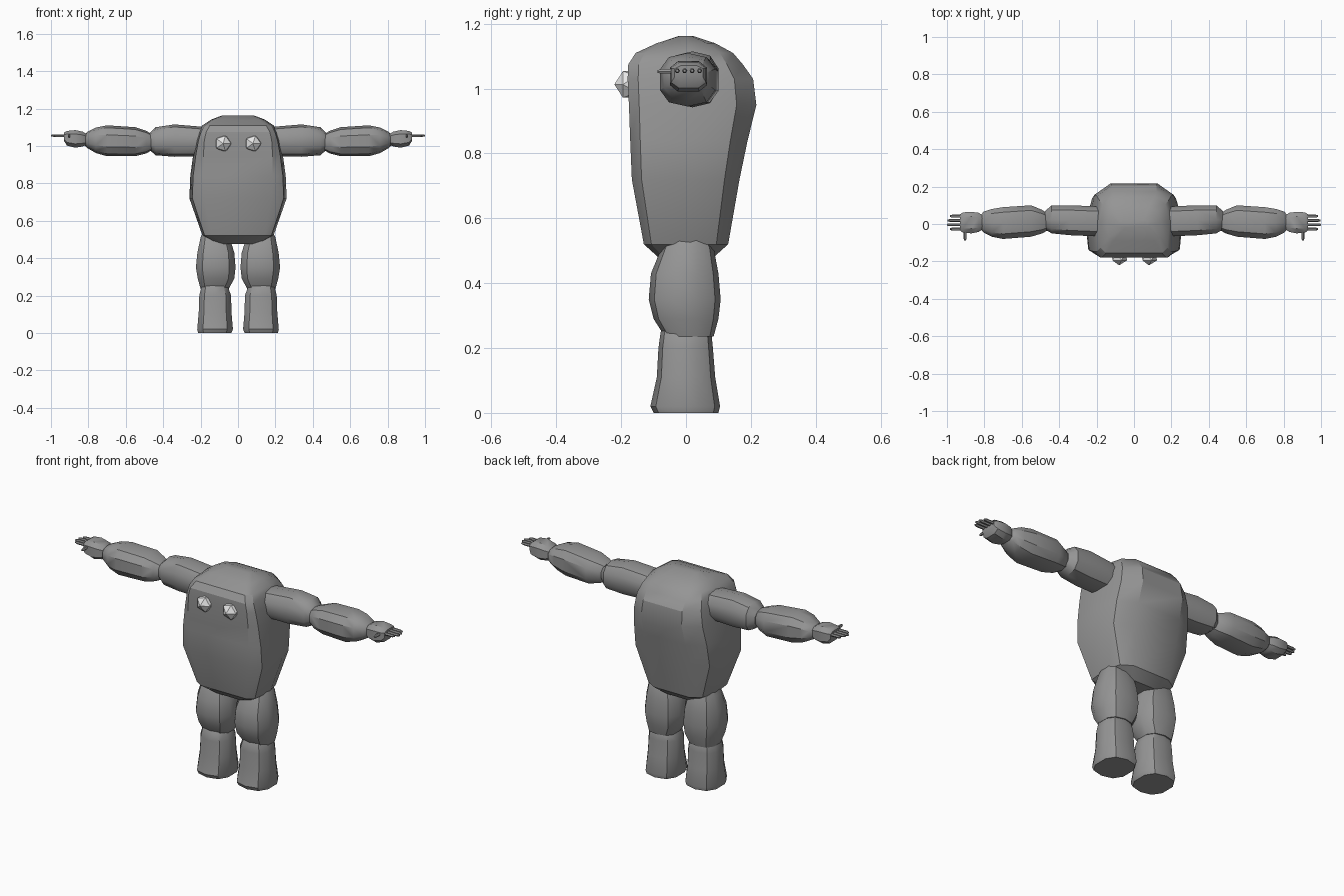
import bpy, bmesh, math
from mathutils import Vector

if "Cube" in bpy.data.objects:
    bpy.data.objects.remove(bpy.data.objects["Cube"])


def material(name, v):
    m = bpy.data.materials.new(name)
    m.diffuse_color = (v, v, v, 1)
    m.use_nodes = True
    m.node_tree.nodes["Principled BSDF"].inputs["Base Color"].default_value = m.diffuse_color
    return m


GREY = material("grey_skin", 0.3)
PALE = material("pale_eye", 0.8)


def finish(bm, name, mat, angle=35):
    bmesh.ops.recalc_face_normals(bm, faces=bm.faces)
    me = bpy.data.meshes.new(name)
    bm.to_mesh(me)
    bm.free()
    ob = bpy.data.objects.new(name, me)
    bpy.context.collection.objects.link(ob)
    me.materials.append(mat)
    bpy.ops.object.select_all(action='DESELECT')
    ob.select_set(True)
    bpy.context.view_layer.objects.active = ob
    if angle:
        bpy.ops.object.shade_smooth_by_angle(angle=math.radians(angle))
    return ob


def skin(rings, name, mat=GREY, angle=35):
    """Bridge equal-length rings of points and cap both ends."""
    bm = bmesh.new()
    rows = [[bm.verts.new(p) for p in r] for r in rings]
    n = len(rows[0])
    for a, b in zip(rows, rows[1:]):
        for i in range(n):
            j = (i + 1) % n
            bm.faces.new((a[i], a[j], b[j], b[i]))
    bm.faces.new(rows[0])
    bm.faces.new(rows[-1])
    return finish(bm, name, mat, angle)


def limb(name, sections, axis, side, n=10, power=0.8):
    """Sections: position, then low/high of the two cross directions."""
    rings = []
    for pos, u0, u1, v0, v1 in sections:
        ring = []
        for i in range(n):
            t = math.tau * (i + 0.5) / n
            c, s = math.cos(t), math.sin(t)
            k = math.cos(math.pi / n)
            u = (u0 + u1) / 2 + (u1 - u0) / 2 * math.copysign(abs(c / k) ** power, c)
            v = (v0 + v1) / 2 + (v1 - v0) / 2 * math.copysign(abs(s) ** power, s)
            p = (pos, u, v) if axis == 'x' else (u, v, pos)
            ring.append((side * p[0], p[1], p[2]))
        rings.append(ring)
    return skin(rings, name)


# Body: z, half width, front half width, front y, back half width, back y
body = [(0.475, 0.11, 0.07, -0.08, 0.06, 0.08),
        (0.52, 0.19, 0.14, -0.13, 0.11, 0.13),
        (0.72, 0.26, 0.18, -0.167, 0.13, 0.165),
        (0.84, 0.255, 0.185, -0.172, 0.13, 0.19),
        (0.95, 0.24, 0.185, -0.176, 0.125, 0.217),
        (1.03, 0.225, 0.18, -0.18, 0.12, 0.207),
        (1.075, 0.21, 0.17, -0.178, 0.12, 0.175),
        (1.11, 0.19, 0.15, -0.155, 0.11, 0.145),
        (1.14, 0.145, 0.11, -0.09, 0.08, 0.09),
        (1.163, 0.085, 0.05, -0.02, 0.05, 0.02)]
rings = []
for z, w, fw, fy, bw, by in body:
    half = [(fw, fy), (w * 0.94, fy * 0.82), (w, 0.02 * by / 0.2), (w * 0.88, by * 0.72), (bw, by)]
    rings.append([(x, y, z) for x, y in half] + [(-x, y, z) for x, y in reversed(half)])
skin(rings, "body", angle=28)

upper_arm = [(0.12, -0.065, 0.09, 0.95, 1.095), (0.22, -0.065, 0.095, 0.945, 1.105),
             (0.34, -0.06, 0.10, 0.942, 1.115), (0.44, -0.05, 0.10, 0.95, 1.10),
             (0.475, -0.03, 0.07, 0.98, 1.065)]
lower_arm = [(0.455, -0.03, 0.05, 0.98, 1.06), (0.49, -0.05, 0.075, 0.96, 1.08),
             (0.55, -0.068, 0.10, 0.945, 1.10), (0.70, -0.08, 0.09, 0.945, 1.11),
             (0.76, -0.068, 0.08, 0.962, 1.098), (0.805, -0.045, 0.065, 0.988, 1.075),
             (0.825, -0.02, 0.04, 1.01, 1.055)]
hand = [(0.80, -0.02, 0.04, 1.01, 1.06), (0.83, -0.042, 0.06, 0.995, 1.078),
        (0.87, -0.05, 0.065, 0.988, 1.087), (0.915, -0.046, 0.062, 1.0, 1.082),
        (0.93, -0.035, 0.052, 1.025, 1.072)]
upper_leg = [(0.55, 0.07, 0.18, -0.05, 0.06), (0.51, 0.045, 0.20, -0.075, 0.085),
             (0.43, 0.02, 0.217, -0.108, 0.10), (0.35, 0.013, 0.225, -0.115, 0.107),
             (0.29, 0.02, 0.215, -0.10, 0.10), (0.235, 0.05, 0.20, -0.065, 0.085)]
lower_leg = [(0.285, 0.08, 0.175, -0.05, 0.05), (0.25, 0.055, 0.195, -0.078, 0.078),
             (0.20, 0.037, 0.207, -0.085, 0.083), (0.11, 0.035, 0.21, -0.09, 0.09),
             (0.02, 0.027, 0.218, -0.11, 0.105), (0.0, 0.035, 0.213, -0.10, 0.10)]


def finger(name, start, end, r=0.008):
    """Thin six-sided rod with a narrowed tip."""
    a, b = Vector(start), Vector(end)
    d = (b - a).normalized()
    u = d.cross(Vector((0, 0, 1)))
    rings = []
    for t, k in ((0, 1), (0.85, 1), (1, 0.55)):
        c = a.lerp(b, t)
        rings.append([c + r * k * (u * math.cos(i * math.tau / 6) + Vector((0, 0, 1)) * math.sin(i * math.tau / 6))
                      for i in range(6)])
    skin(rings, name)


for side, tag in ((1, "left"), (-1, "right")):
    limb("upper_arm_" + tag, upper_arm, 'x', side)
    limb("lower_arm_" + tag, lower_arm, 'x', side)
    limb("hand_" + tag, hand, 'x', side, 8, 0.65)
    limb("upper_leg_" + tag, upper_leg, 'z', side)
    limb("lower_leg_" + tag, lower_leg, 'z', side)
    for i, (y, tip) in enumerate(((-0.027, 0.985), (-0.004, 1.0), (0.019, 0.997), (0.042, 0.985))):
        finger(f"finger_{i + 1}_{tag}", (side * 0.9, y, 1.055), (side * tip, y, 1.055))
    finger("thumb_" + tag, (side * 0.903, -0.02, 1.053), (side * 0.903, -0.088, 1.053))

    # Faceted eye with one corner pointing forward
    bm = bmesh.new()
    bmesh.ops.create_icosphere(bm, subdivisions=1, radius=0.048)
    for v in bm.verts:
        x, y, z = v.co
        v.co = (x + side * 0.08, -z - 0.173, y + 1.013)
    finish(bm, "eye_" + tag, PALE, 0)
